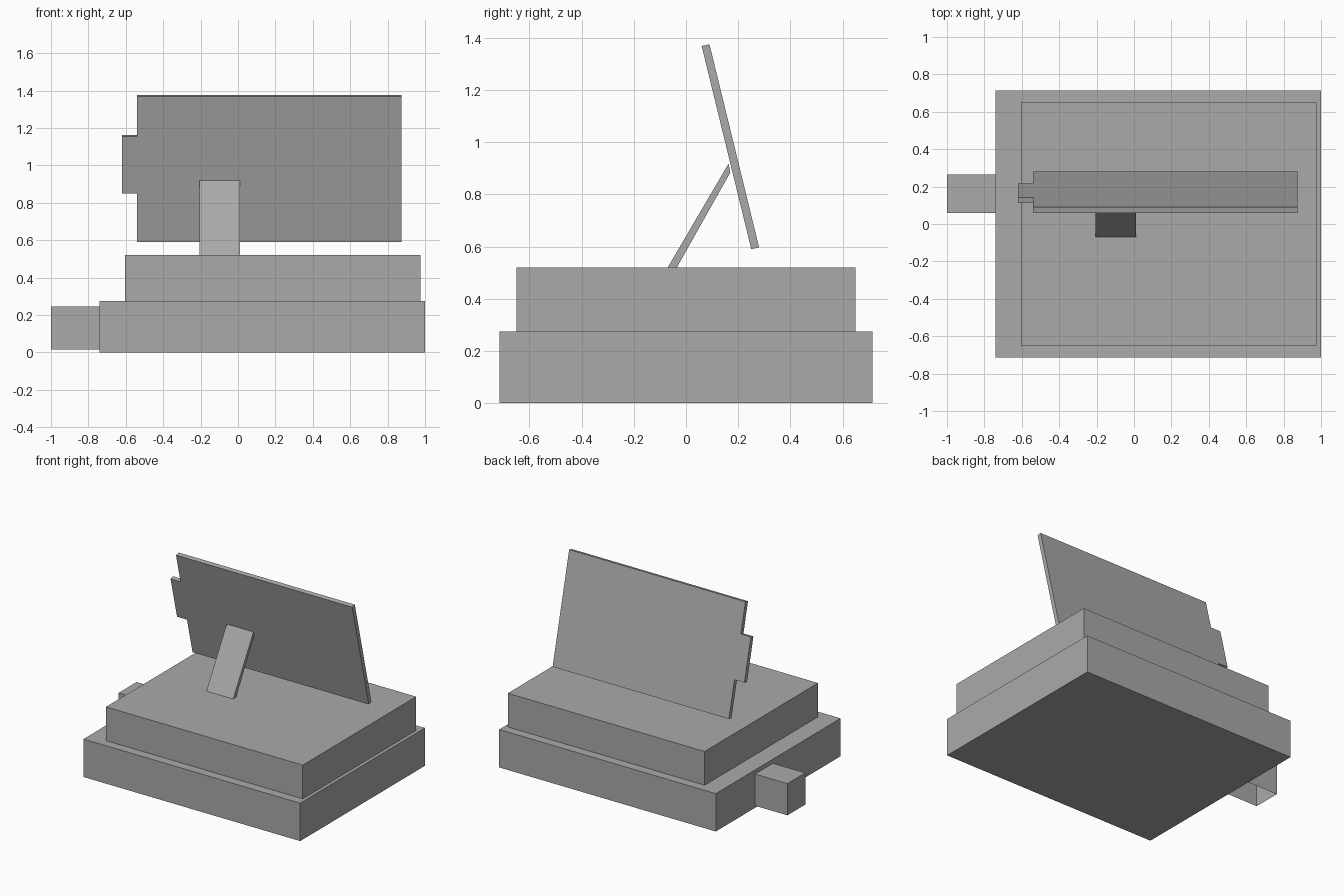
import bpy
import bmesh
from mathutils import Vector

if "Cube" in bpy.data.objects:
    bpy.data.objects.remove(bpy.data.objects["Cube"], do_unlink=True)

grey = bpy.data.materials.new("plain grey")
grey.use_nodes = True
grey.diffuse_color = (0.4, 0.4, 0.4, 1)
grey.node_tree.nodes["Principled BSDF"].inputs["Base Color"].default_value = (0.4, 0.4, 0.4, 1)


def prism(name, outline, offset, open_sides=()):
    """Sweep a flat outline along an offset; drop faces pointing to open_sides."""
    bm = bmesh.new()
    face = bm.faces.new([bm.verts.new(p) for p in outline])
    swept = bmesh.ops.extrude_face_region(bm, geom=[face], use_keep_orig=True)
    moved = [v for v in swept["geom"] if isinstance(v, bmesh.types.BMVert)]
    bmesh.ops.translate(bm, verts=moved, vec=Vector(offset))
    bmesh.ops.recalc_face_normals(bm, faces=bm.faces)
    bm.normal_update()
    for side in open_sides:
        hidden = [f for f in bm.faces if f.normal.dot(Vector(side)) > 0.9]
        bmesh.ops.delete(bm, geom=hidden, context='FACES')
    mesh = bpy.data.meshes.new(name)
    bm.to_mesh(mesh)
    bm.free()
    mesh.materials.append(grey)
    obj = bpy.data.objects.new(name, mesh)
    bpy.context.collection.objects.link(obj)
    return obj


def box(name, x, y, z, open_sides=()):
    corners = [(x[0], y[0], z[0]), (x[1], y[0], z[0]),
               (x[1], y[1], z[0]), (x[0], y[1], z[0])]
    return prism(name, corners, (0, 0, z[1] - z[0]), open_sides)


# Stepped body
box("base", (-0.74, 1), (-0.715, 0.715), (0, 0.275))
box("upper_deck", (-0.605, 0.975), (-0.65, 0.65), (0.275, 0.52))

# Side block, hollow from below and open where it meets the base
box("side_block", (-1, -0.74), (0.06, 0.265), (0.015, 0.245),
    [(0, 0, -1), (1, 0, 0)])

# Leaning panel with a tab on its edge: outline in x and distance up the slope
foot = Vector((0, 0.25, 0.59))
slope = Vector((0, -0.19, 0.778))
outline = [(-0.54, 0), (0.875, 0), (0.875, 1), (-0.54, 1),
           (-0.54, 0.725), (-0.62, 0.725), (-0.62, 0.335), (-0.54, 0.335)]
prism("panel", [foot + slope * t + Vector((x, 0, 0)) for x, t in outline],
      (0, 0.03, 0.007))

# Slanted strut between the deck and the panel
strut_side = [(-0.07, 0.52), (-0.035, 0.52), (0.17, 0.884), (0.163, 0.918)]
prism("strut", [(-0.205, y, z) for y, z in strut_side], (0.215, 0, 0))
